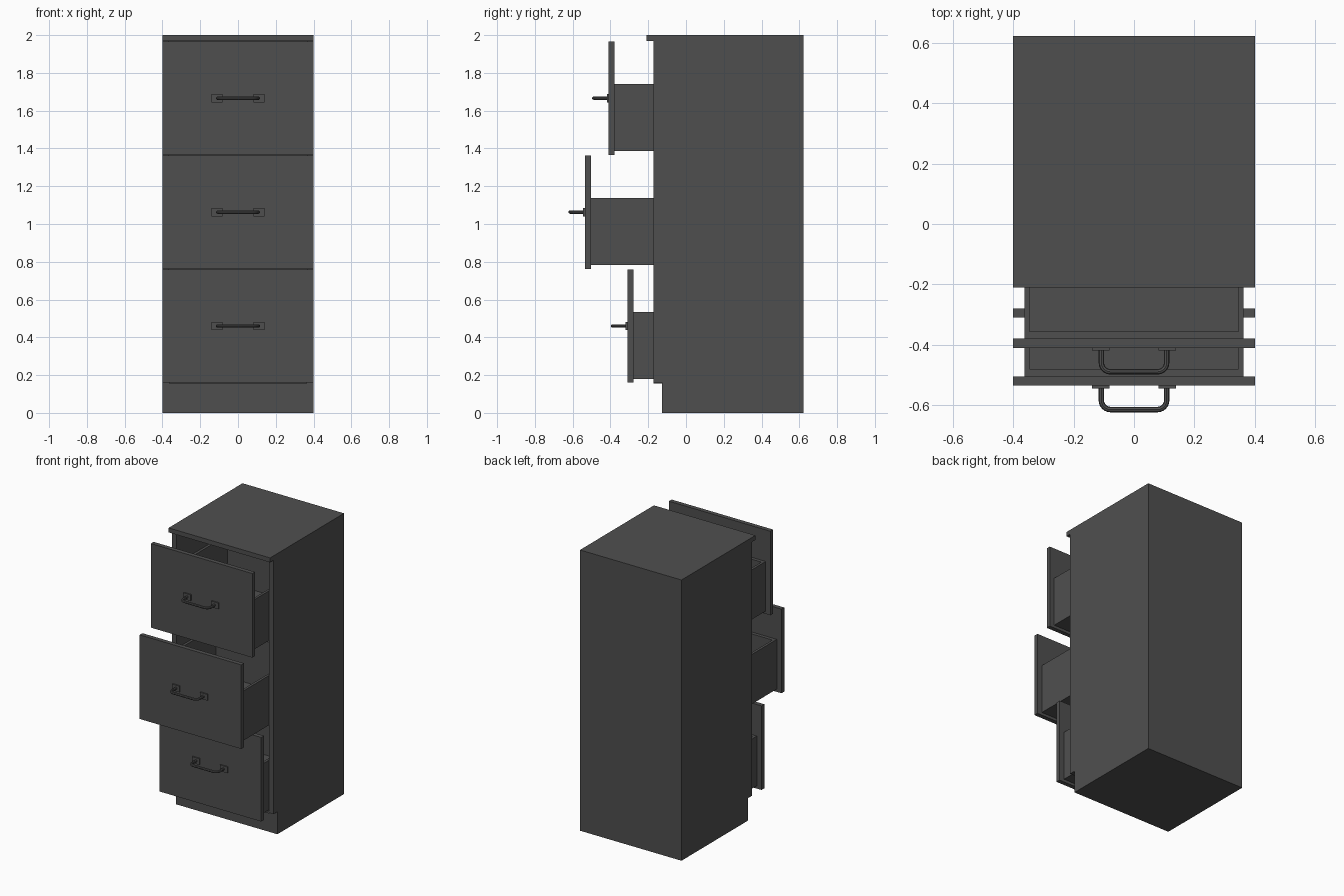
import bpy, bmesh, math

if "Cube" in bpy.data.objects:
    bpy.data.objects.remove(bpy.data.objects["Cube"])

grey = bpy.data.materials.new("dark grey")
grey.diffuse_color = (0.078, 0.078, 0.078, 1)
grey.use_nodes = True
grey.node_tree.nodes["Principled BSDF"].inputs["Base Color"].default_value = grey.diffuse_color


def boxes(name, spans):
    """One object from several boxes given as (x0, x1, y0, y1, z0, z1)."""
    bm = bmesh.new()
    for x0, x1, y0, y1, z0, z1 in spans:
        cube = bmesh.ops.create_cube(bm, size=1)
        for v in cube["verts"]:
            v.co.x = x1 if v.co.x > 0 else x0
            v.co.y = y1 if v.co.y > 0 else y0
            v.co.z = z1 if v.co.z > 0 else z0
    me = bpy.data.meshes.new(name)
    bm.to_mesh(me)
    bm.free()
    me.materials.append(grey)
    ob = bpy.data.objects.new(name, me)
    bpy.context.collection.objects.link(ob)
    return ob


def handle(name, y, z):
    """Bent rod handle standing out from the plane y."""
    hx, out, r = 0.108, y - 0.079, 0.03
    pts = []
    for i in range(7):
        a = math.pi / 2 * i / 6
        pts.append((-hx + r - r * math.cos(a), out + r - r * math.sin(a)))
    pts = [(-hx, y)] + pts
    pts += [(-px, py) for px, py in reversed(pts)]
    cu = bpy.data.curves.new(name, "CURVE")
    cu.dimensions = "3D"
    cu.bevel_depth = 0.009
    cu.bevel_resolution = 2
    sp = cu.splines.new("POLY")
    sp.points.add(len(pts) - 1)
    for p, (px, py) in zip(sp.points, pts):
        p.co = (px, py, z, 1)
    cu.materials.append(grey)
    ob = bpy.data.objects.new(name, cu)
    bpy.context.collection.objects.link(ob)
    # Mesh conversion with smooth rod
    for o in bpy.context.selected_objects:
        o.select_set(False)
    ob.select_set(True)
    bpy.context.view_layer.objects.active = ob
    bpy.ops.object.convert(target="MESH")
    bpy.ops.object.shade_smooth_by_angle(angle=math.radians(40))


# Cabinet shell
W, F, B = 0.4, -0.172, 0.622
T = 0.034
boxes("cabinet_top", [(-W, W, -0.21, B, 1.968, 2.0)])
boxes("cabinet_sides", [(-W, -W + T, F, B, 0.16, 1.968), (W - T, W, F, B, 0.16, 1.968)])
boxes("cabinet_back", [(-W + T, W - T, B - T, B, 0.16, 1.968)])
boxes("plinth", [(-W, W, -0.128, B, 0, 0.16)])
boxes("cabinet_floor", [(-W + T, W - T, F, B - T, 0.155, 0.172)])

# Drawers: name, front face y, front bottom z
for name, y, z in (("bottom", -0.31, 0.16), ("middle", -0.535, 0.763), ("top", -0.41, 1.366)):
    boxes(name + "_drawer_front", [(-W, W, y, y + 0.031, z, z + 0.599)])
    # Open tray: floor, sides, front and back walls
    x, t = 0.363, 0.018
    y0, y1, z0, z1 = y + 0.031, y + 0.80, z + 0.02, z + 0.374
    boxes(name + "_drawer_tray", [
        (-x, x, y0, y1, z0, z0 + t),
        (-x, -x + t, y0, y1, z0 + t, z1),
        (x - t, x, y0, y1, z0 + t, z1),
        (-x + t, x - t, y0, y0 + 0.024, z0 + t, z1),
        (-x + t, x - t, y1 - t, y1, z0 + t, z1)])
    # Handle with mounting plates
    hz = z + 0.3
    boxes(name + "_handle_plates", [
        (cx - 0.029, cx + 0.029, y - 0.009, y, hz - 0.022, hz + 0.022) for cx in (-0.11, 0.11)])
    handle(name + "_handle", y, hz)
